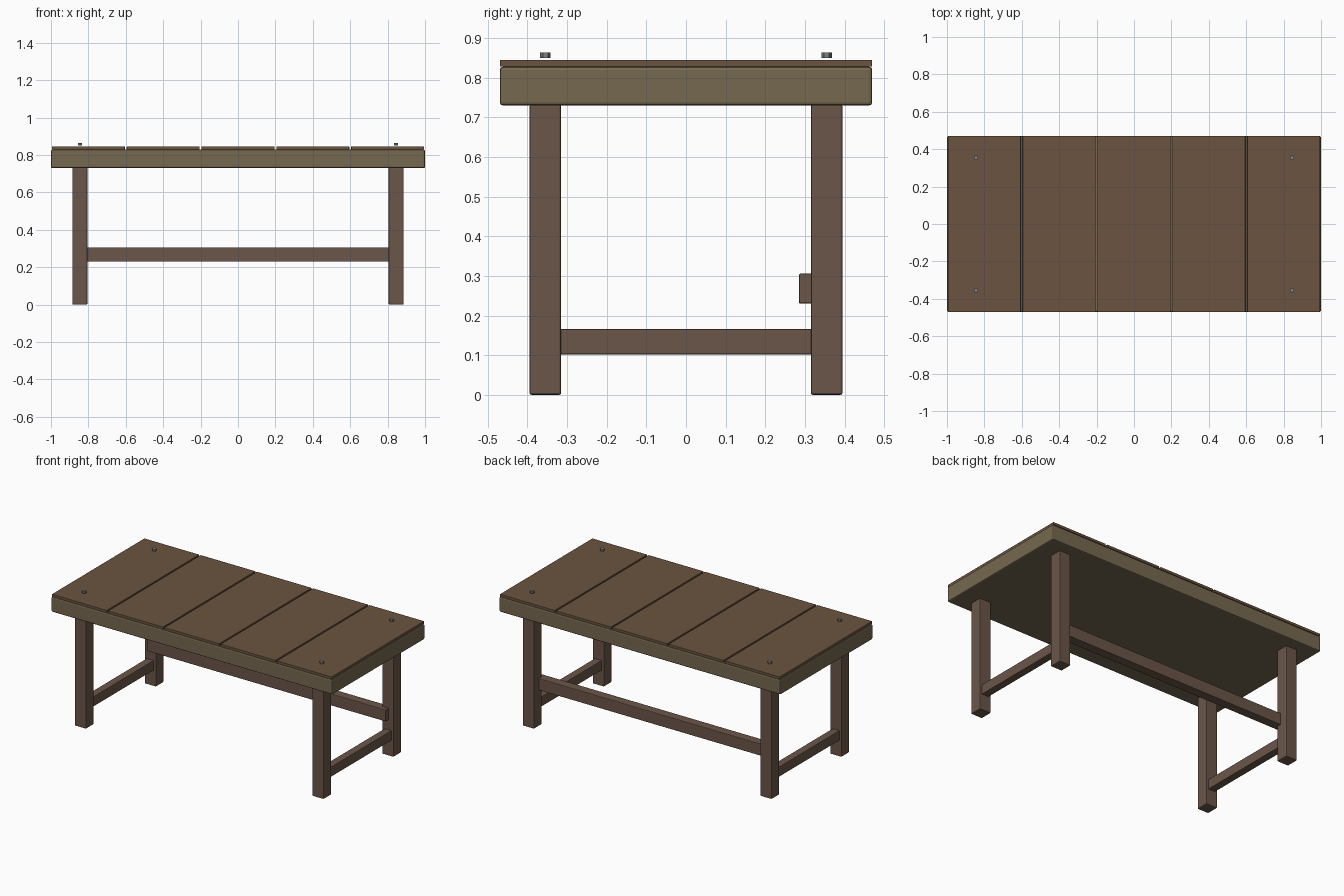
import bpy

if "Cube" in bpy.data.objects:
    bpy.data.objects.remove(bpy.data.objects["Cube"])


def material(name, rgb):
    m = bpy.data.materials.new(name)
    m.diffuse_color = (*rgb, 1)
    m.use_nodes = True
    m.node_tree.nodes["Principled BSDF"].inputs["Base Color"].default_value = m.diffuse_color
    return m


FRAME = material("frame_wood", (0.145, 0.092, 0.065))
PLANK = material("plank_wood", (0.145, 0.088, 0.052))
SLAB = material("slab_wood", (0.180, 0.140, 0.080))
STEEL = material("steel", (0.20, 0.22, 0.22))


def box(name, lo, hi, mat, bevel=0.004):
    bpy.ops.mesh.primitive_cube_add(size=1, location=[(a + b) / 2 for a, b in zip(lo, hi)])
    ob = bpy.context.object
    ob.name = name
    ob.scale = [b - a for a, b in zip(lo, hi)]
    bpy.ops.object.transform_apply(location=False, rotation=False, scale=True)
    ob.data.materials.append(mat)
    mod = ob.modifiers.new("soft_edges", "BEVEL")
    mod.width = bevel
    mod.segments = 2
    return ob


# Table top: slab with five cross planks
box("top_slab", (-1, -0.47, 0.73), (1, 0.47, 0.828), SLAB, 0.008)
for i in range(5):
    x = (i - 2) * 0.4
    box(f"plank_{i + 1}", (x - 0.195, -0.47, 0.828), (x + 0.195, 0.47, 0.845), PLANK, 0.002)

# Legs, side stretchers and bolts, mirrored left and right
for sx, side in ((-1, "left"), (1, "right")):
    x = sx * 0.845
    for sy, end in ((-1, "front"), (1, "back")):
        y = sy * 0.355
        box(f"{end}_{side}_leg", (x - 0.04, y - 0.04, 0), (x + 0.04, y + 0.04, 0.732), FRAME, 0.005)
        # Hexagonal bolt head
        bpy.ops.mesh.primitive_cylinder_add(vertices=6, radius=0.013, depth=0.013,
                                            location=(x, y, 0.857))
        bolt = bpy.context.object
        bolt.name = f"{end}_{side}_bolt"
        bolt.data.materials.append(STEEL)
    box(f"{side}_stretcher", (x - 0.025, -0.325, 0.102), (x + 0.025, 0.325, 0.166), FRAME)

# Long rail along the back legs
box("back_rail", (-0.85, 0.285, 0.23), (0.85, 0.345, 0.306), FRAME)
